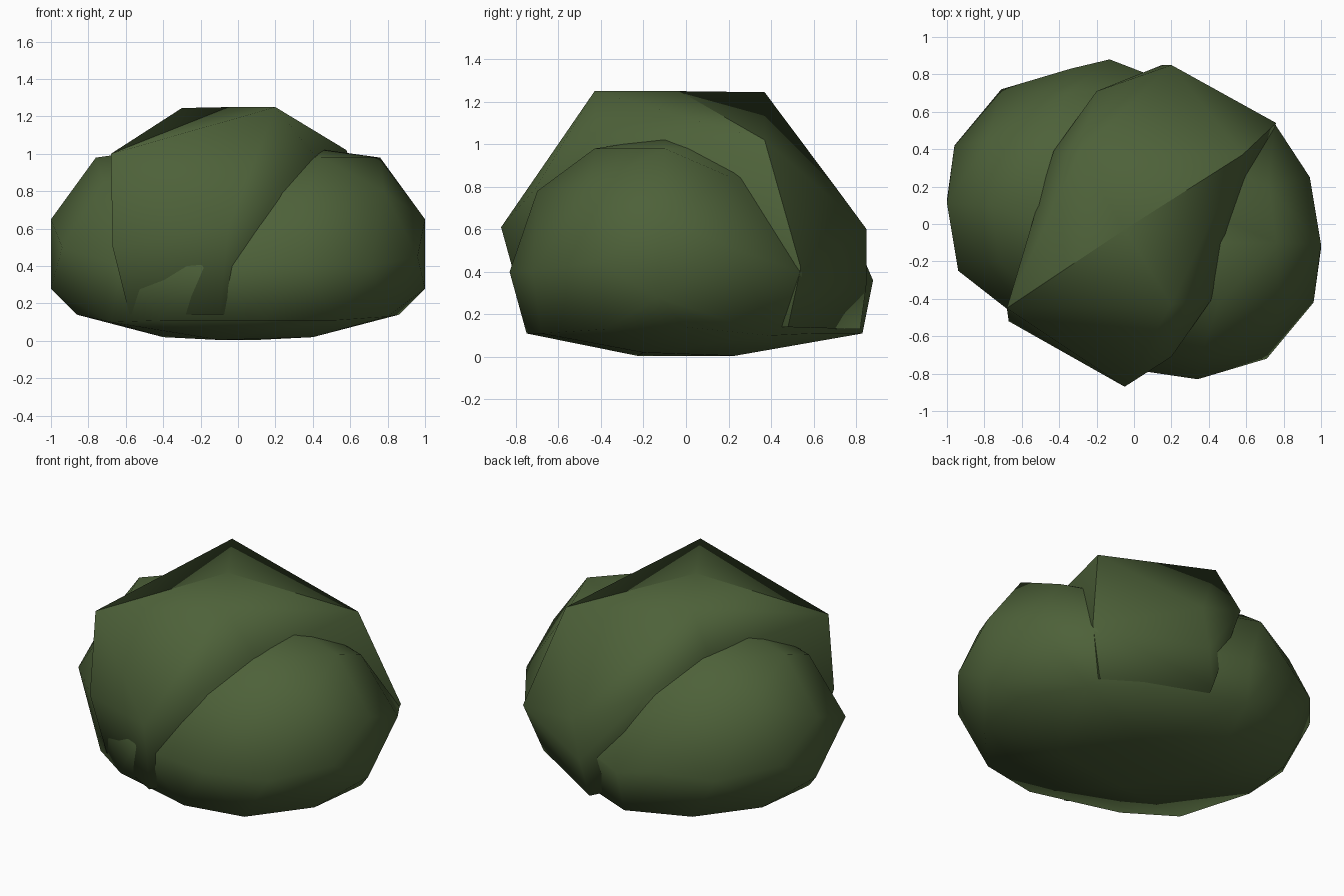
import bpy, bmesh
from mathutils import Vector

leaf = bpy.data.materials.new("leaf green")
leaf.diffuse_color = (0.075, 0.12, 0.041, 1)


def hull(name, points, hidden=None):
    """Smooth lump wrapped around points; faces turned towards hidden are opened."""
    bm = bmesh.new()
    for p in points:
        bm.verts.new(p)
    bmesh.ops.convex_hull(bm, input=bm.verts)
    loose = [v for v in bm.verts if not v.link_faces]
    bmesh.ops.delete(bm, geom=loose, context='VERTS')
    bmesh.ops.recalc_face_normals(bm, faces=bm.faces)
    if hidden:
        inner = [f for f in bm.faces if f.normal.dot(Vector(hidden)) > 0.7]
        bmesh.ops.delete(bm, geom=inner, context='FACES')
    for f in bm.faces:
        f.smooth = True
    me = bpy.data.meshes.new(name)
    bm.to_mesh(me)
    bm.free()
    me.materials.append(leaf)
    ob = bpy.data.objects.new(name, me)
    bpy.context.collection.objects.link(ob)


# rounded lower body: half of its points, the rest are the same spun half a turn
half = [
    (0.76, -0.1, 0.98), (0.45, -0.43, 0.98), (0.4, -0.1, 1.03),
    (0.36, -0.7, 0.78), (0.78, -0.45, 0.8),
    (1, -0.11, 0.65), (1, -0.13, 0.28), (0.96, -0.42, 0.45),
    (0.71, -0.72, 0.4), (0.34, -0.83, 0.4), (-0.2, -0.75, 0.4),
    (-0.62, -0.5, 0.4), (0.94, 0.25, 0.5), (0.72, 0.2, 0.85),
    (0.86, 0.0, 0.14), (0.8, -0.38, 0.13), (0.52, -0.68, 0.11),
    (0.15, -0.75, 0.11), (-0.4, -0.6, 0.11), (0.68, 0.4, 0.1),
    (0.4, -0.2, 0.02), (-0.1, -0.23, 0.005),
]
body = half + [(-x, -y, z) for x, y, z in half]
body += [(-0.13, 0.88, 0.36), (0.75, 0.54, 0.4), (-0.15, 0.83, 0.11)]
hull("lower_foliage", body)

# crown: two lobes meeting along a diagonal crest, each with a peak and a side tip
left, right, middle = (-0.68, -0.45, 1.0), (0.58, 0.37, 1.02), (-0.05, -0.03, 1.25)
base = [(-0.67, -0.52, 0.5), (0.76, 0.54, 0.42), (-0.58, -0.48, 0.14), (0.66, 0.48, 0.14)]
crest = [left, right, middle] + base
hull("front_crown", crest + [
    (0.2, -0.43, 1.25), (-0.05, -0.87, 0.61), (-0.08, -0.8, 0.42),
    (-0.1, -0.74, 0.14), (0.2, -0.71, 0.79), (0.41, -0.41, 0.99)],
    (-0.53, 0.85, 0))
hull("back_crown", crest + [
    (-0.3, 0.37, 1.245), (0.2, 0.85, 0.6), (0.15, 0.85, 0.35),
    (0.1, 0.82, 0.13), (-0.2, 0.71, 0.79), (-0.43, 0.39, 1.0)],
    (0.53, -0.85, 0))
